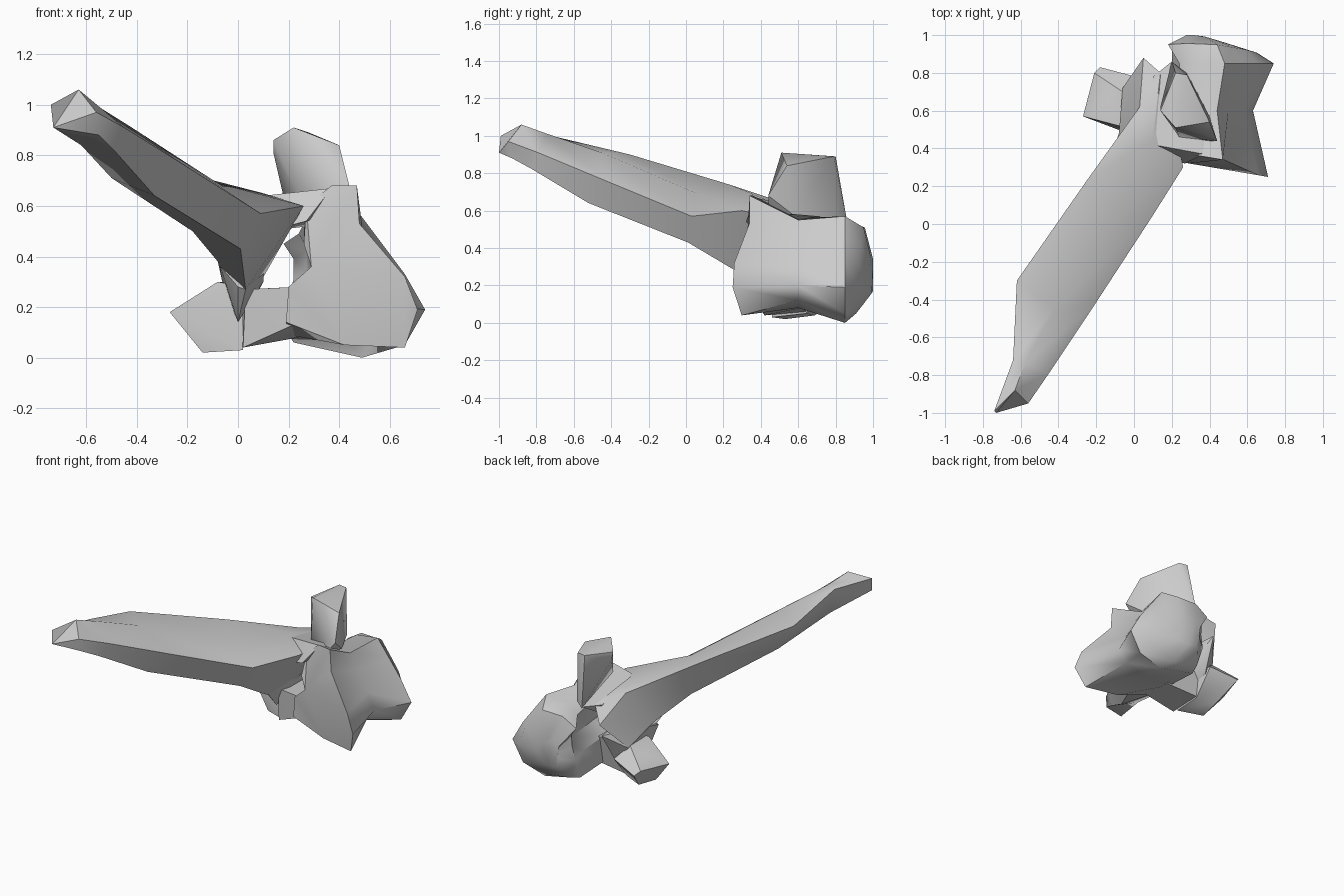
import bpy, bmesh, math


def finish(name, bm):
    bmesh.ops.recalc_face_normals(bm, faces=bm.faces)
    me = bpy.data.meshes.new(name)
    bm.to_mesh(me)
    bm.free()
    ob = bpy.data.objects.new(name, me)
    bpy.context.collection.objects.link(ob)
    bpy.ops.object.select_all(action='DESELECT')
    ob.select_set(True)
    bpy.context.view_layer.objects.active = ob
    bpy.ops.object.shade_smooth_by_angle(angle=math.radians(45))
    return ob


def loft(name, rings):
    """Skin a chain of equal-sized rings and cap both ends."""
    bm = bmesh.new()
    loops = [[bm.verts.new(p) for p in r] for r in rings]
    n = len(loops[0])
    for a, b in zip(loops, loops[1:]):
        for i in range(n):
            j = (i + 1) % n
            bm.faces.new((a[i], a[j], b[j], b[i]))
    caps = [bm.faces.new(loops[0]), bm.faces.new(loops[-1])]
    bmesh.ops.triangulate(bm, faces=caps)
    return finish(name, bm)


def hull(name, pts):
    """Faceted convex lump around a few corner points."""
    bm = bmesh.new()
    for p in pts:
        bm.verts.new(p)
    bmesh.ops.convex_hull(bm, input=bm.verts)
    junk = [v for v in bm.verts if not v.link_faces]
    bmesh.ops.delete(bm, geom=junk, context='VERTS')
    return finish(name, bm)


# Long spine running into the left wall of the canal:
# rings run top-left, top, right, bottom, bottom-left
loft("spinous_process", [
    [(-.74, -.99, 1.0), (-.63, -.88, 1.06), (-.56, -.95, .97), (-.55, -.93, .88), (-.73, -1.0, .91)],
    [(-.64, -.72, 1.0), (-.58, -.74, 1.01), (-.45, -.79, .91), (-.49, -.82, .82), (-.62, -.70, .84)],
    [(-.62, -.30, .90), (-.42, -.45, .91), (-.21, -.43, .76), (-.33, -.52, .64), (-.50, -.30, .71)],
    [(-.25, .23, .74), (-.08, .06, .69), (.09, .03, .57), (.01, .01, .43), (-.18, .20, .50)],
    [(.03, .62, .61), (.10, .45, .65), (.26, .30, .60), (.03, .28, .27), (-.08, .48, .38)],
    [(.05, .88, .48), (.14, .80, .57), (.20, .62, .53), (.09, .52, .30), (-.06, .72, .29)],
])

# Waisted main body: x-z profiles swept from front to back
front = [(.27, .60), (.37, .68), (.47, .68), (.48, .53), (.66, .32), (.71, .19), (.66, .04), (.42, .05), (.19, .14), (.20, .28), (.29, .36), (.26, .45)]
waist = [(.26, .53), (.33, .56), (.44, .55), (.50, .45), (.58, .31), (.63, .20), (.57, .12), (.42, .08), (.20, .09), (.20, .27), (.29, .35), (.27, .44)]
rear = [(.24, .49), (.32, .55), (.48, .57), (.57, .45), (.66, .33), (.74, .19), (.66, .05), (.49, .00), (.22, .06), (.20, .25), (.27, .34), (.27, .42)]
back = [(.18, .45), (.28, .51), (.44, .51), (.52, .42), (.59, .34), (.65, .20), (.57, .09), (.42, .05), (.24, .08), (.20, .22), (.22, .31), (.22, .39)]
loft("main_body", [
    [(x, .37 - .17 * x + (.05 if z > .5 else .04 if z < .06 else 0), z) for x, z in front],
    [(x, .60, z) for x, z in waist],
    [(x, .85, z) for x, z in rear],
    [(x, .91 + .09 * z - .07 * max(0, x - .35), z) for x, z in back],
    [(.35 + (x - .36) * .4, 1.0 - .3 * max(0, (x - .36) * .4), .25 + (z - .28) * .4) for x, z in back],
])

# Upper lobe
hull("upper_process", [
    (.14, .60, .86), (.22, .51, .91), (.22, .80, .89), (.28, .79, .89),
    (.40, .54, .84), (.41, .48, .73), (.44, .44, .68), (.36, .44, .58),
    (.14, .62, .81), (.19, .68, .70), (.28, .80, .56), (.40, .57, .58),
    (.24, .46, .64), (.20, .86, .55)])

# Roof over the canal
hull("arch_roof", [
    (.12, .36, .50), (.27, .32, .54), (.37, .37, .67), (.10, .42, .64),
    (.37, .60, .57), (.10, .78, .57), (.12, .76, .50), (.28, .62, .52), (.20, .86, .56)])

# Left wall under the spine root
hull("arch_side", [
    (.03, .29, .27), (.00, .30, .28), (.00, .42, .14), (-.07, .50, .36),
    (.10, .46, .30), (.10, .42, .38), (-.06, .72, .29), (.05, .86, .40),
    (.02, .74, .18), (.09, .74, .28)])

# Floor of the canal joining body and left lobe
hull("arch_floor", [
    (.02, .42, .04), (.03, .40, .27), (.24, .35, .28), (.22, .36, .13),
    (.01, .64, .06), (.02, .68, .27), (.24, .66, .28), (.24, .62, .08)])

# Left lobe
hull("side_process", [
    (-.27, .57, .18), (-.21, .80, .20), (-.18, .83, .17), (-.14, .53, .02),
    (-.12, .69, .04), (.02, .46, .03), (.01, .64, .05), (.02, .48, .28),
    (-.08, .52, .30), (-.06, .70, .30), (.01, .78, .22)])
